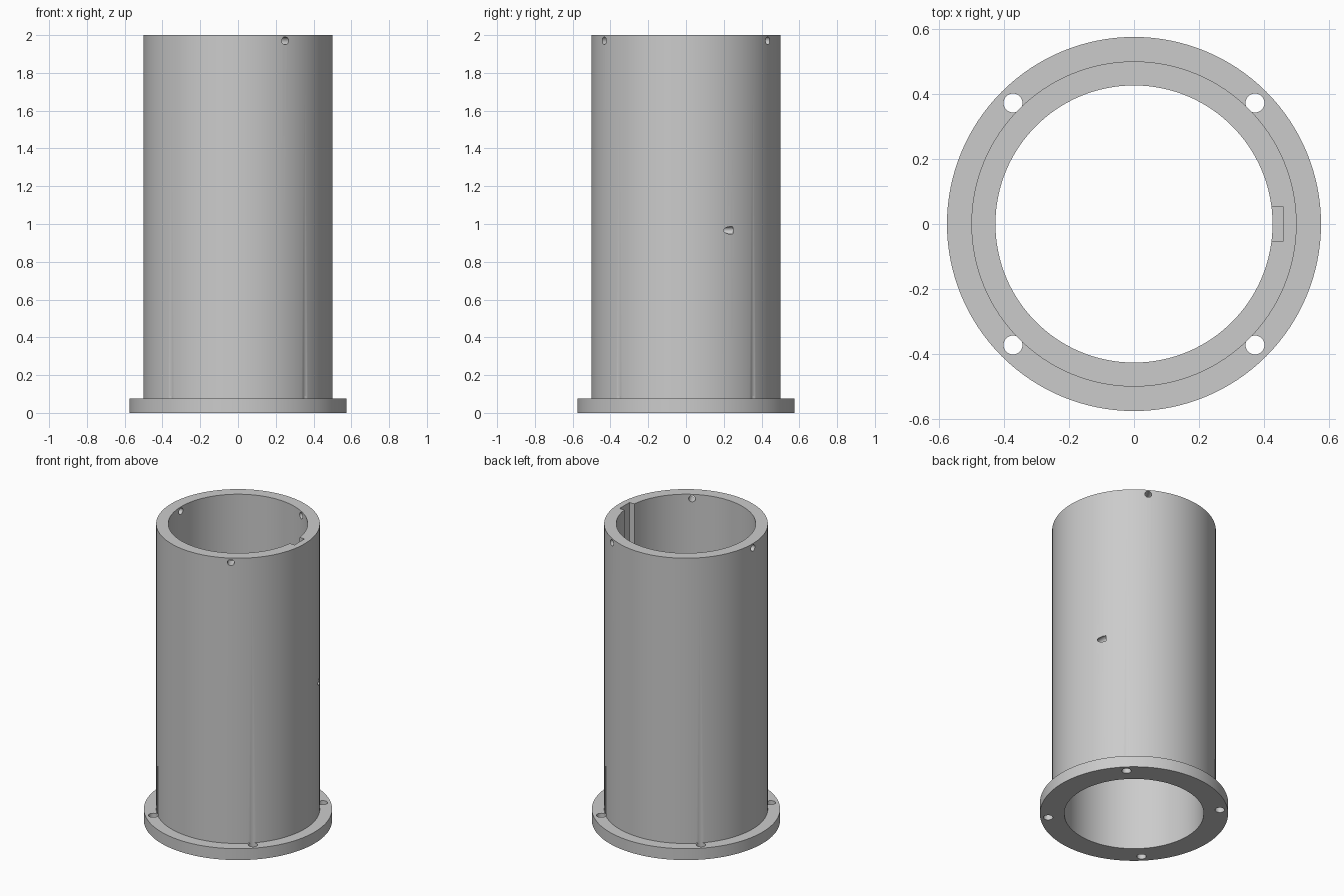
import bpy
from math import pi, cos, sin, radians
from mathutils import Vector

cube = bpy.data.objects.get("Cube")
if cube:
    bpy.data.objects.remove(cube, do_unlink=True)

OUTER, INNER, FLANGE = 0.5, 0.426, 0.575
FLANGE_H, HEIGHT = 0.077, 2.0

grey = bpy.data.materials.new("plain grey")
grey.use_nodes = True
colour = (0.6, 0.6, 0.6, 1)
grey.diffuse_color = colour
grey.node_tree.nodes["Principled BSDF"].inputs["Base Color"].default_value = colour


def revolve(name, profile, segments=128):
    """Closed ring swept from a (radius, height) profile."""
    n = len(profile)
    verts, faces = [], []
    for i in range(segments):
        a = 2 * pi * i / segments
        verts += [(r * cos(a), r * sin(a), z) for r, z in profile]
        for j in range(n):
            k, nxt = (j + 1) % n, (i + 1) % segments
            faces.append((i * n + j, nxt * n + j, nxt * n + k, i * n + k))
    mesh = bpy.data.meshes.new(name)
    mesh.from_pydata(verts, [], faces)
    mesh.materials.append(grey)
    obj = bpy.data.objects.new(name, mesh)
    bpy.context.collection.objects.link(obj)
    return obj


def rod(name, start, end, radius):
    """Cylinder cutter between two points."""
    start, end = Vector(start), Vector(end)
    axis = end - start
    bpy.ops.mesh.primitive_cylinder_add(
        vertices=32, radius=radius, depth=axis.length, location=(start + end) / 2,
        rotation=axis.to_track_quat('Z', 'Y').to_euler())
    bpy.context.object.name = name
    return bpy.context.object


def block(name, low, high):
    """Box cutter between two corners."""
    low, high = Vector(low), Vector(high)
    bpy.ops.mesh.primitive_cube_add(size=1, location=(low + high) / 2)
    bpy.context.object.name = name
    bpy.context.object.scale = high - low
    return bpy.context.object


# Flanged tube
tube = revolve("flanged_tube", [
    (INNER, 0), (FLANGE, 0), (FLANGE, FLANGE_H),
    (OUTER, FLANGE_H), (OUTER, HEIGHT), (INNER, HEIGHT)])

cutters = []

# Bolt holes through the flange
for sx in (-1, 1):
    for sy in (-1, 1):
        x, y = 0.372 * sx, 0.372 * sy
        cutters.append(rod("bolt_hole_cutter", (x, y, -0.1), (x, y, 0.09), 0.029))

# Radial pin holes under the top rim
for angle in (60, 180, 300):
    out = Vector((cos(radians(angle)), sin(radians(angle)), 0))
    up = Vector((0, 0, 1.97))
    cutters.append(rod("pin_hole_cutter", out * 0.35 + up, out * 0.6 + up, 0.021))

# Keyway down the inside wall, turning into a side groove that breaks the wall
cutters.append(block("keyway_cutter", (0.35, -0.053, 0.945), (0.459, 0.053, 2.1)))
cutters.append(rod("side_groove_cutter", (0.439, 0.0, 0.966), (0.439, 0.25, 0.966), 0.02))

for cutter in cutters:
    cutter.hide_render = True
    cutter.display_type = 'WIRE'
    cut = tube.modifiers.new(cutter.name, 'BOOLEAN')
    cut.operation = 'DIFFERENCE'
    cut.solver = 'EXACT'
    cut.object = cutter

# Bake the cuts, drop the cutters and smooth the round walls
bpy.ops.object.select_all(action='DESELECT')
tube.select_set(True)
bpy.context.view_layer.objects.active = tube
for name in [m.name for m in tube.modifiers]:
    bpy.ops.object.modifier_apply(modifier=name)
for cutter in cutters:
    bpy.data.objects.remove(cutter, do_unlink=True)
tube.data.materials.clear()
tube.data.materials.append(grey)
for face in tube.data.polygons:
    face.material_index = 0
bpy.ops.object.shade_smooth_by_angle(angle=radians(30))
